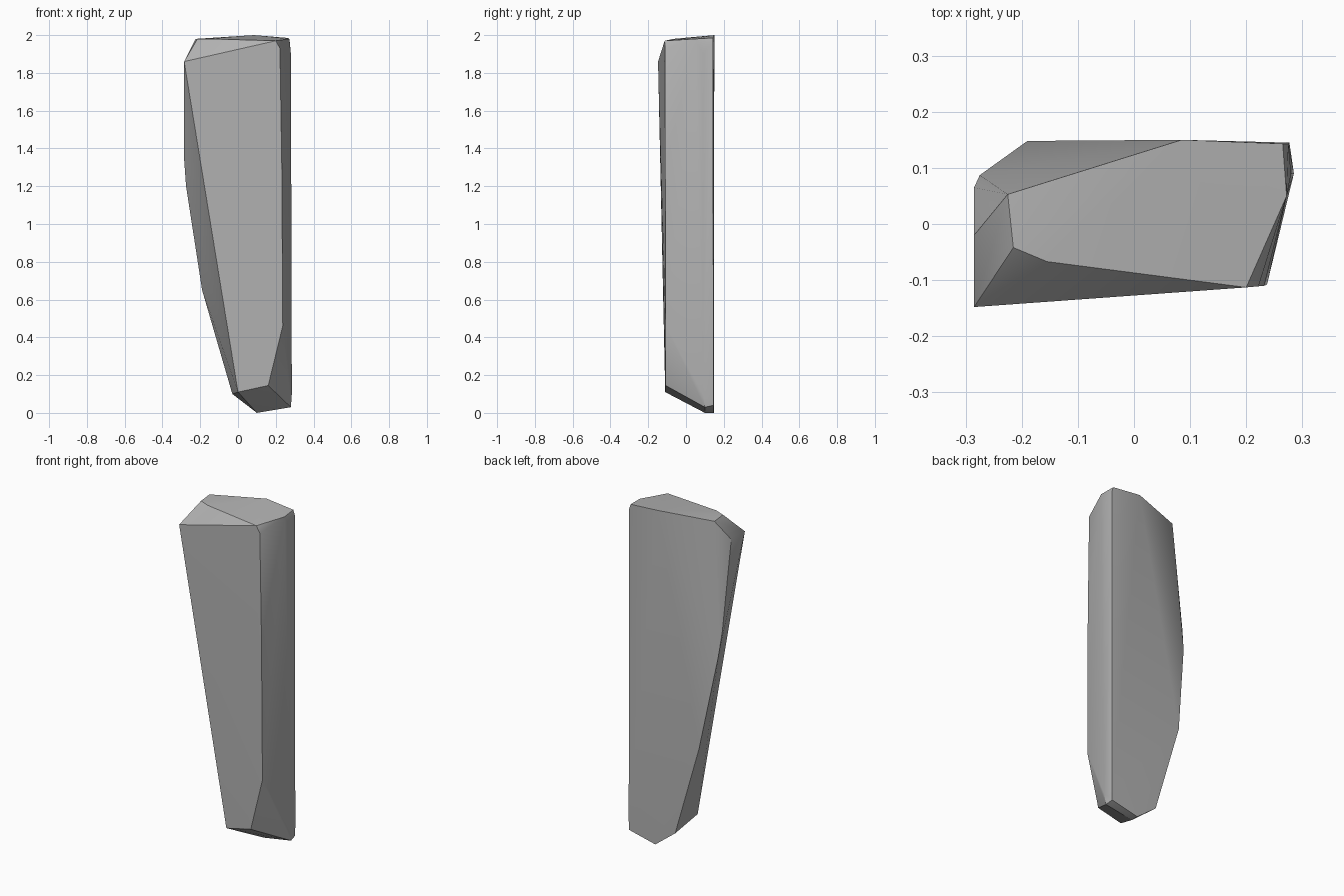
import bpy, bmesh, math

cube = bpy.data.objects.get("Cube")
if cube:
    bpy.data.objects.remove(cube, do_unlink=True)

stone = bpy.data.materials.new("grey stone")
stone.use_nodes = True
grey = (0.45, 0.45, 0.45, 1)
stone.diffuse_color = grey
stone.node_tree.nodes["Principled BSDF"].inputs["Base Color"].default_value = grey

# Corner outlines of the chiselled slab
cap = [(-.225, .053, 1.98), (-.215, -.042, 1.98), (-.155, -.067, 1.98), (.2, -.113, 1.97),
       (.272, .05, 1.98), (.265, .143, 1.985), (.085, .15, 2)]
front_right_edge = [(.222, -.111, 1.93), (.232, -.11, 1.3), (.237, -.108, .46), (.16, -.108, .145)]
left_edge = [(-.285, -.148, 1.86), (-.285, -.02, 1.86), (-.285, .065, 1.34), (-.275, .087, 1.2),
             (-.19, .148, .65), (-.03, .145, .1)]
back_right_edge = [(.275, .143, 1.955), (.28, .09, 1.9), (.285, .09, .1), (.277, .145, .1)]
foot = [(0, -.11, .11), (.1, .1, 0), (.1, .147, 0), (.28, .1, .03), (.275, .145, .04)]

# Wrap the corners into one faceted block
bm = bmesh.new()
for p in cap + front_right_edge + left_edge + back_right_edge + foot:
    bm.verts.new(p)
hull = bmesh.ops.convex_hull(bm, input=bm.verts[:])
loose = [v for v in bm.verts if not v.link_faces]
bmesh.ops.delete(bm, geom=loose, context="VERTS")
bmesh.ops.dissolve_limit(bm, angle_limit=math.radians(1), verts=bm.verts[:], edges=bm.edges[:])
bmesh.ops.recalc_face_normals(bm, faces=bm.faces[:])

mesh = bpy.data.meshes.new("stone_slab")
bm.to_mesh(mesh)
bm.free()
mesh.materials.append(stone)
slab = bpy.data.objects.new("stone_slab", mesh)
bpy.context.collection.objects.link(slab)

# Soft shading across shallow facets, crisp chiselled edges
bpy.ops.object.select_all(action="DESELECT")
slab.select_set(True)
bpy.context.view_layer.objects.active = slab
bpy.ops.object.shade_smooth_by_angle(angle=math.radians(30))
